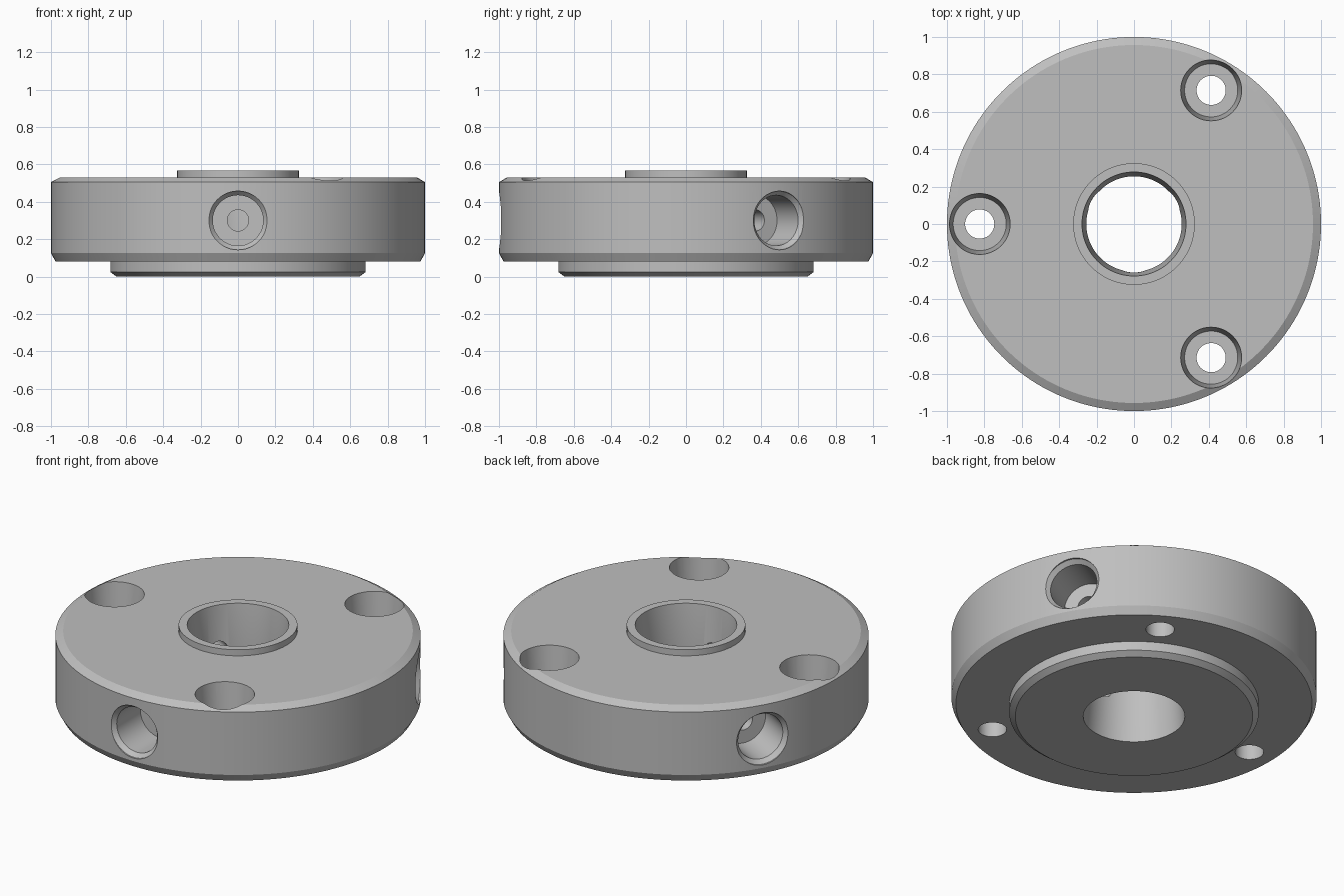
import bpy
import bmesh
from math import cos, sin, pi, radians
from mathutils import Matrix

default = bpy.data.objects.get("Cube")
if default:
    bpy.data.objects.remove(default, do_unlink=True)

steel = bpy.data.materials.new("grey_steel")
steel.use_nodes = True
grey = (0.52, 0.52, 0.52, 1)
steel.diffuse_color = grey
steel.node_tree.nodes["Principled BSDF"].inputs["Base Color"].default_value = grey


def lathe(name, profile, segments, matrix=None, ring=False):
    """Spin (radius, height) points about z; cap the ends unless it is a ring."""
    bm = bmesh.new()
    loops = []
    for r, z in profile:
        loops.append([bm.verts.new((r * cos(2 * pi * i / segments),
                                    r * sin(2 * pi * i / segments), z))
                      for i in range(segments)])
    pairs = list(zip(loops, loops[1:]))
    if ring:
        pairs.append((loops[-1], loops[0]))
    else:
        bm.faces.new(loops[0])
        bm.faces.new(loops[-1])
    for a, b in pairs:
        for i in range(segments):
            j = (i + 1) % segments
            bm.faces.new((a[i], a[j], b[j], b[i]))
    bmesh.ops.recalc_face_normals(bm, faces=bm.faces)
    if matrix:
        bm.transform(matrix)
    mesh = bpy.data.meshes.new(name)
    bm.to_mesh(mesh)
    bm.free()
    mesh.materials.append(steel)
    obj = bpy.data.objects.new(name, mesh)
    bpy.context.collection.objects.link(obj)
    return obj


# Flange disc with lower spigot, raised collar and a bore drafted from both ends
hub = lathe("flange_hub", [
    (0.278, 0), (0.65, 0), (0.683, 0.025), (0.683, 0.08),
    (0.975, 0.08), (1, 0.125), (1, 0.505), (0.957, 0.53),
    (0.325, 0.53), (0.325, 0.567), (0.278, 0.567), (0.255, 0.3),
], 160, ring=True)

# Cutters: three drafted bolt holes and three stepped radial screw holes
bolt_profile = [(0.078, -0.1), (0.078, 0.28), (0.142, 0.28),
                (0.163, 0.53), (0.163, 0.7)]
radial_profile = [(0.057, 0.15), (0.057, 0.74), (0.135, 0.74),
                  (0.135, 0.965), (0.157, 0.99), (0.157, 1.1)]
cutters = []
for k in range(3):
    bolt_turn = Matrix.Rotation(radians(60 + 120 * k), 4, 'Z')
    cutters.append(lathe("bolt_hole_cutter", bolt_profile, 48,
                         bolt_turn @ Matrix.Translation((0.825, 0, 0))))
    radial_turn = Matrix.Rotation(radians(30 + 120 * k), 4, 'Z')
    cutters.append(lathe("radial_hole_cutter", radial_profile, 48,
                         Matrix.Translation((0, 0, 0.3)) @ radial_turn
                         @ Matrix.Rotation(pi / 2, 4, 'Y')))

bpy.ops.object.select_all(action='DESELECT')
bpy.context.view_layer.objects.active = hub
hub.select_set(True)
for cutter in cutters:
    cut = hub.modifiers.new("hole", 'BOOLEAN')
    cut.operation = 'DIFFERENCE'
    cut.solver = 'EXACT'
    cut.object = cutter
    bpy.ops.object.modifier_apply(modifier=cut.name)
for cutter in cutters:
    bpy.data.objects.remove(cutter, do_unlink=True)

bpy.ops.object.shade_smooth_by_angle(angle=radians(20))
